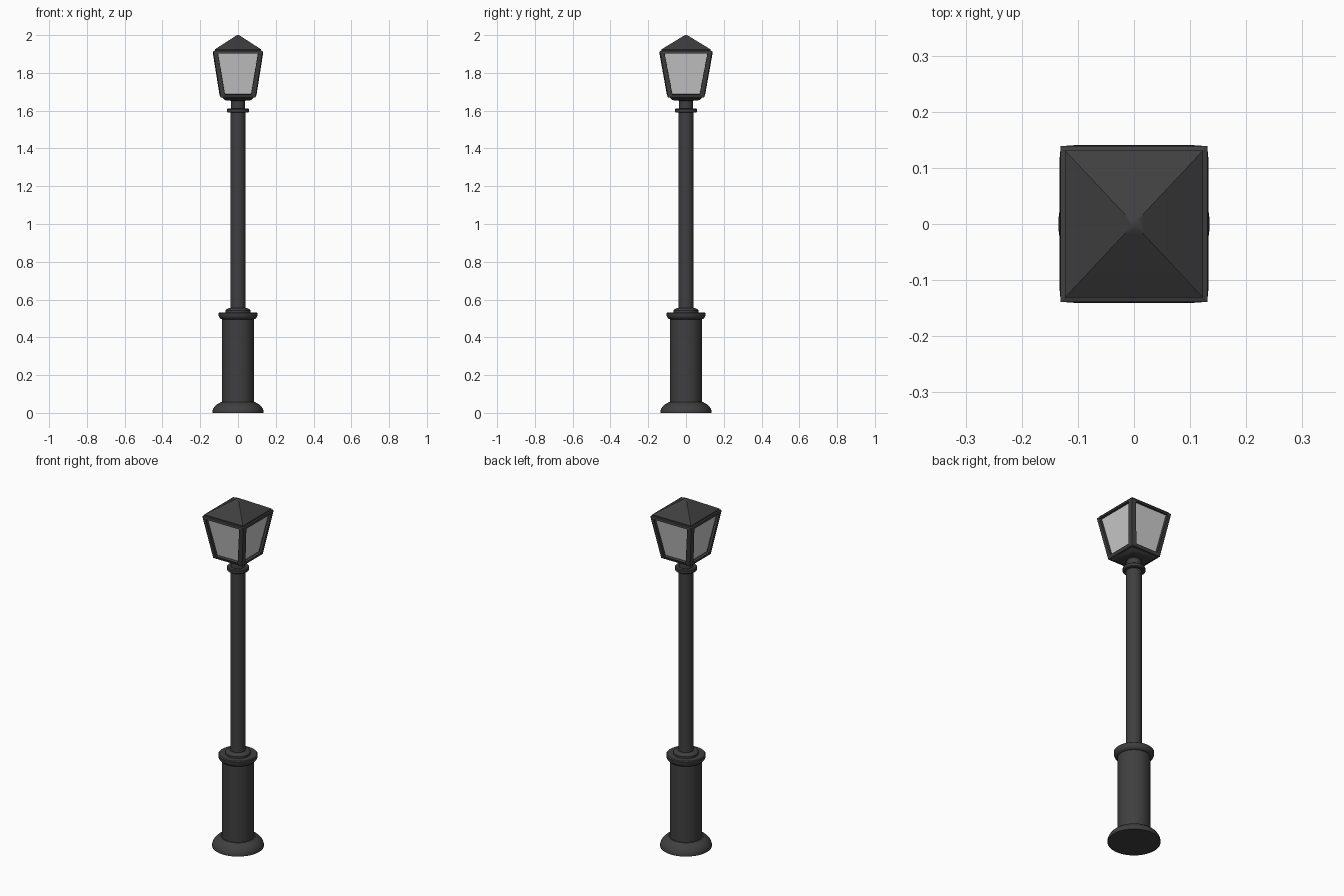
import bpy, bmesh, math

if "Cube" in bpy.data.objects:
    bpy.data.objects.remove(bpy.data.objects["Cube"])


def material(name, rgba):
    m = bpy.data.materials.new(name)
    m.diffuse_color = rgba
    m.use_nodes = True
    m.node_tree.nodes["Principled BSDF"].inputs["Base Color"].default_value = m.diffuse_color
    return m


IRON = material("dark_iron", (0.05, 0.05, 0.05, 1))
GLASS = material("pale_glass", (0.6, 0.6, 0.6, 0.6))


def finish(bm, name, mat, smooth=True):
    bmesh.ops.recalc_face_normals(bm, faces=bm.faces)
    me = bpy.data.meshes.new(name)
    bm.to_mesh(me)
    bm.free()
    ob = bpy.data.objects.new(name, me)
    bpy.context.collection.objects.link(ob)
    me.materials.append(mat)
    if smooth:
        bpy.ops.object.select_all(action='DESELECT')
        ob.select_set(True)
        bpy.context.view_layer.objects.active = ob
        bpy.ops.object.shade_smooth_by_angle(angle=math.radians(35))
    return ob


def stack(bm, rings, caps=True):
    """Join a list of vertex-coordinate rings into a skin."""
    loops = [[bm.verts.new(co) for co in ring] for ring in rings]
    n = len(loops[0])
    for a, b in zip(loops, loops[1:]):
        for i in range(n):
            j = (i + 1) % n
            bm.faces.new((a[i], a[j], b[j], b[i]))
    if caps:
        bm.faces.new(loops[0])
        bm.faces.new(loops[-1])


def lathe(name, profile, n=48):
    bm = bmesh.new()
    stack(bm, [[(r * math.cos(math.tau * i / n), r * math.sin(math.tau * i / n), z)
                for i in range(n)] for r, z in profile])
    return finish(bm, name, IRON)


def square(hx, hy, z):
    return [(-hx, -hy, z), (hx, -hy, z), (hx, hy, z), (-hx, hy, z)]


# Post: turned parts from the ground up
lathe("foot", [(.135, 0), (.135, .01), (.131, .023), (.122, .036), (.11, .047),
               (.096, .053), (.09, .058), (.08, .058)])
lathe("lower_column", [(.084, .05), (.084, .505)])
lathe("column_collar", [(.084, .495), (.093, .499), (.099, .506), (.102, .513),
                        (.103, .528), (.098, .532), (.066, .532), (.066, .543),
                        (.06, .55), (.05, .554), (.038, .554)])
lathe("pole", [(.04, .545), (.04, 1.60)])
lathe("pole_ring", [(.04, 1.589), (.054, 1.589), (.058, 1.593), (.058, 1.607),
                    (.054, 1.611), (.037, 1.611)])
lathe("neck", [(.037, 1.60), (.037, 1.65), (.045, 1.66)])

# Lantern tray
bm = bmesh.new()
stack(bm, [square(.06, .06, 1.653), square(.073, .075, 1.658),
           square(.082, .085, 1.668), square(.083, .086, 1.684)])
finish(bm, "lantern_tray", IRON)

# Lantern frame: tapered box with a window opened in each side
bm = bmesh.new()
stack(bm, [square(.082, .085, 1.672), square(.121, .129, 1.918)], caps=False)
bmesh.ops.recalc_face_normals(bm, faces=bm.faces)
panes = list(bm.faces)
bmesh.ops.inset_individual(bm, faces=panes, thickness=.02)
bmesh.ops.delete(bm, geom=panes, context='FACES')
frame = finish(bm, "lantern_frame", IRON, smooth=False)
solid = frame.modifiers.new("thickness", 'SOLIDIFY')
solid.thickness = .014
solid.offset = -1

# Glass panes just behind the frame surface
bm = bmesh.new()
stack(bm, [square(.076, .079, 1.68), square(.114, .122, 1.91)], caps=False)
finish(bm, "lantern_glass", GLASS, smooth=False)

# Roof: thin eave and a pyramid with a softened tip
bm = bmesh.new()
stack(bm, [square(.12, .128, 1.908), square(.123, .131, 1.915), square(.123, .131, 1.924),
           square(.018, .019, 1.992), square(.006, .006, 1.999), square(.001, .001, 2.0)])
finish(bm, "lantern_roof", IRON)
